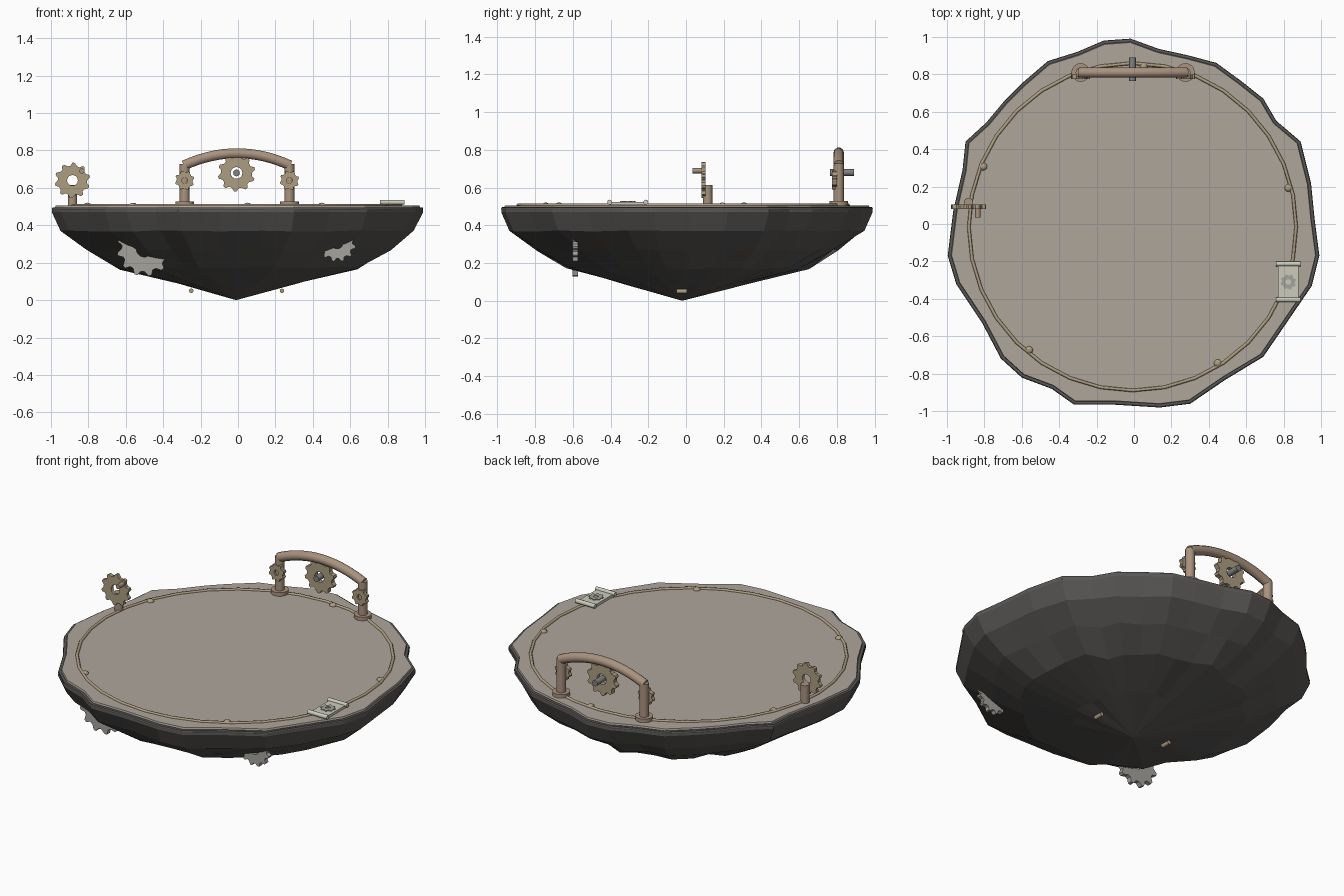
import bpy, bmesh, math, random
from mathutils import Vector, Matrix

if "Cube" in bpy.data.objects:
    bpy.data.objects.remove(bpy.data.objects["Cube"])
random.seed(4)

def material(name, c):
    m = bpy.data.materials.new(name)
    m.diffuse_color = (*c, 1)
    m.use_nodes = True
    m.node_tree.nodes["Principled BSDF"].inputs["Base Color"].default_value = m.diffuse_color
    return m

STONE = material("dark_stone", (0.10, 0.095, 0.09))
TOP = material("sand", (0.42, 0.38, 0.33))
BRASS = material("brass", (0.42, 0.34, 0.22))
COPPER = material("copper", (0.40, 0.29, 0.21))
STEEL = material("steel", (0.22, 0.22, 0.22))
IRON = material("light_iron", (0.38, 0.37, 0.34))
PAPER = material("paper", (0.60, 0.60, 0.50))

def finish(name, bm, mat, smooth=False):
    bmesh.ops.recalc_face_normals(bm, faces=bm.faces)
    me = bpy.data.meshes.new(name)
    bm.to_mesh(me)
    bm.free()
    ob = bpy.data.objects.new(name, me)
    bpy.context.collection.objects.link(ob)
    me.materials.append(mat)
    if smooth:
        bpy.ops.object.select_all(action='DESELECT')
        ob.select_set(True)
        bpy.context.view_layer.objects.active = ob
        bpy.ops.object.shade_smooth_by_angle(angle=math.radians(40))
    return ob

def rod(name, a, b, r, mat, sides=16):
    a, b = Vector(a), Vector(b)
    d = b - a
    M = Matrix.Translation((a + b) / 2) @ d.to_track_quat('Z', 'Y').to_matrix().to_4x4()
    bm = bmesh.new()
    bmesh.ops.create_cone(bm, cap_ends=True, segments=sides, radius1=r, radius2=r,
                          depth=d.length, matrix=M)
    return finish(name, bm, mat, True)

def gear(name, loc, r, mat, teeth=10, hole=0.3, thick=0.025, flat=False, turn=0.0):
    bm = bmesh.new()
    loops = []
    n = teeth * 4
    for z in (-thick / 2, thick / 2):
        for inner in (False, True):
            ring = []
            for i in range(n):
                shift = (0, 0.15, 0, -0.15)[i % 4]
                a = 2 * math.pi * (i + shift) / n + turn
                q = r * hole if inner else r * (0.83, 1, 1, 0.83)[i % 4]
                ring.append(bm.verts.new((q * math.cos(a), q * math.sin(a), z)))
            loops.append(ring)
    for p, q in ((0, 1), (1, 3), (3, 2), (2, 0)):
        A, B = loops[p], loops[q]
        for i in range(n):
            j = (i + 1) % n
            bm.faces.new((A[i], A[j], B[j], B[i]))
    R = Matrix() if flat else Matrix.Rotation(math.pi / 2, 4, 'X')
    bm.transform(Matrix.Translation(loc) @ R)
    return finish(name, bm, mat)

def tube(name, pts, r, mat, cyclic=False, sides=3):
    cu = bpy.data.curves.new(name, 'CURVE')
    cu.dimensions = '3D'
    cu.bevel_depth = r
    cu.bevel_resolution = sides
    cu.use_fill_caps = True
    sp = cu.splines.new('POLY')
    sp.points.add(len(pts) - 1)
    for p, v in zip(sp.points, pts):
        p.co = (*v, 1)
    sp.use_cyclic_u = cyclic
    sp.use_smooth = True
    cu.materials.append(mat)
    ob = bpy.data.objects.new(name, cu)
    bpy.context.collection.objects.link(ob)

# irregular outline of the platform
outline = [(-.02, .99), (.13, .935), (.29, .90), (.44, .86), (.57, .765), (.69, .67), (.76, .55),
           (.89, .44), (.945, .22), (.965, .02), (.99, -.17), (.95, -.33), (.82, -.52), (.69, -.71),
           (.49, -.83), (.30, -.96), (.14, -.98), (-.1, -.965), (-.32, -.965), (-.44, -.88),
           (-.60, -.82), (-.71, -.72), (-.81, -.53), (-.95, -.32), (-.995, -.17), (-.965, .07),
           (-.915, .29), (-.90, .44), (-.79, .54), (-.69, .66), (-.60, .75), (-.46, .87),
           (-.30, .92), (-.16, .98)]
N = len(outline)

# faceted rock bowl
bm = bmesh.new()
prev = None
for z, s, jit in ((.495, .998, 0), (.47, 1, 0), (.37, .945, .012), (.27, .81, .02),
                  (.17, .64, .025), (.09, .335, .012)):
    ring = []
    for x, y in outline:
        k = s + random.uniform(-jit, jit)
        ring.append(bm.verts.new((x * k, y * k, z + random.uniform(-jit, jit) * .3)))
    if prev:
        for i in range(N):
            j = (i + 1) % N
            bm.faces.new((prev[i], prev[j], ring[j], ring[i]))
    else:
        bm.faces.new(ring)
    prev = ring
tip = bm.verts.new((-.01, -.02, 0))
for i in range(N):
    bm.faces.new((prev[i], prev[(i + 1) % N], tip))
finish("rock_bowl", bm, STONE)

# rim band and top plate
tube("rim_band", [(x * .99, y * .99, .487) for x, y in outline], .011, STONE, True, 1)
bm = bmesh.new()
low = [bm.verts.new((x * .985, y * .985, .485)) for x, y in outline]
high = [bm.verts.new((x * .98, y * .98, .506)) for x, y in outline]
bm.faces.new(high)
bm.faces.new(low)
for i in range(N):
    j = (i + 1) % N
    bm.faces.new((low[i], low[j], high[j], high[i]))
finish("top_plate", bm, TOP)

# inlaid ring with studs
cx, cy, R = -.008, -.015, .875
tube("inlay_ring", [(cx + R * math.cos(a), cy + R * math.sin(a), .507)
                    for a in [2 * math.pi * i / 32 for i in range(32)]], .009, BRASS, True, 1)
for i in range(5):
    a = math.radians(14 + 72 * i)
    bm = bmesh.new()
    bmesh.ops.create_uvsphere(bm, u_segments=12, v_segments=8, radius=.021, matrix=Matrix.Translation(
        (cx + .86 * math.cos(a), cy + .86 * math.sin(a), .506)) @ Matrix.Diagonal((1, 1, .7, 1)))
    finish("ring_stud", bm, BRASS, True)

# pipe arch with gears
for s in (-1, 1):
    x = -.005 + s * .28
    rod("arch_post", (x, .81, .5), (x, .81, .728), .027, COPPER)
    rod("arch_flange", (x, .81, .5), (x, .81, .528), .05, COPPER)
    gear("post_gear", (x, .788, .64), .052, BRASS, 8, .3, .025)
tube("arch_pipe", [(-.005 + .285 * t, .81, .785 - .065 * t * t)
                   for t in [i / 8 - 1 for i in range(17)]], .028, COPPER)
gear("arch_gear", (-.008, .81, .68), .1, BRASS, 10, .31, .03)
rod("arch_gear_axle", (-.008, .765, .68), (-.008, .89, .68), .018, STEEL)

# gear on a short post at the left
rod("gear_post", (-.885, .115, .5), (-.885, .115, .615), .025, COPPER)
gear("left_gear", (-.885, .092, .64), .095, BRASS, 10, .3, .022)
rod("left_gear_pin", (-.835, .035, .69), (-.835, .1, .69), .014, COPPER)

# scroll plate
bm = bmesh.new()
bmesh.ops.create_cube(bm, size=1, matrix=Matrix.Translation((.825, -.31, .516))
                      @ Matrix.Diagonal((.11, .19, .016, 1)))
finish("scroll_sheet", bm, PAPER)
for y in (-.213, -.405):
    rod("scroll_roll", (.76, y, .523), (.89, y, .523), .013, PAPER, 12)
gear("scroll_emblem", (.825, -.31, .525), .042, IRON, 8, .35, .008, True)

# gears half buried in the rock
gear("buried_gear_left", (-.50, -.588, .275), .147, IRON, 12, .3, .028)
gear("buried_gear_right", (.53, -.588, .305), .1, IRON, 12, .3, .028, turn=.1)

# small pipe stubs under the bowl
for x in (-.25, .235):
    rod("pipe_stub", (x, -.05, .05), (x, .005, .05), .012, BRASS, 10)
